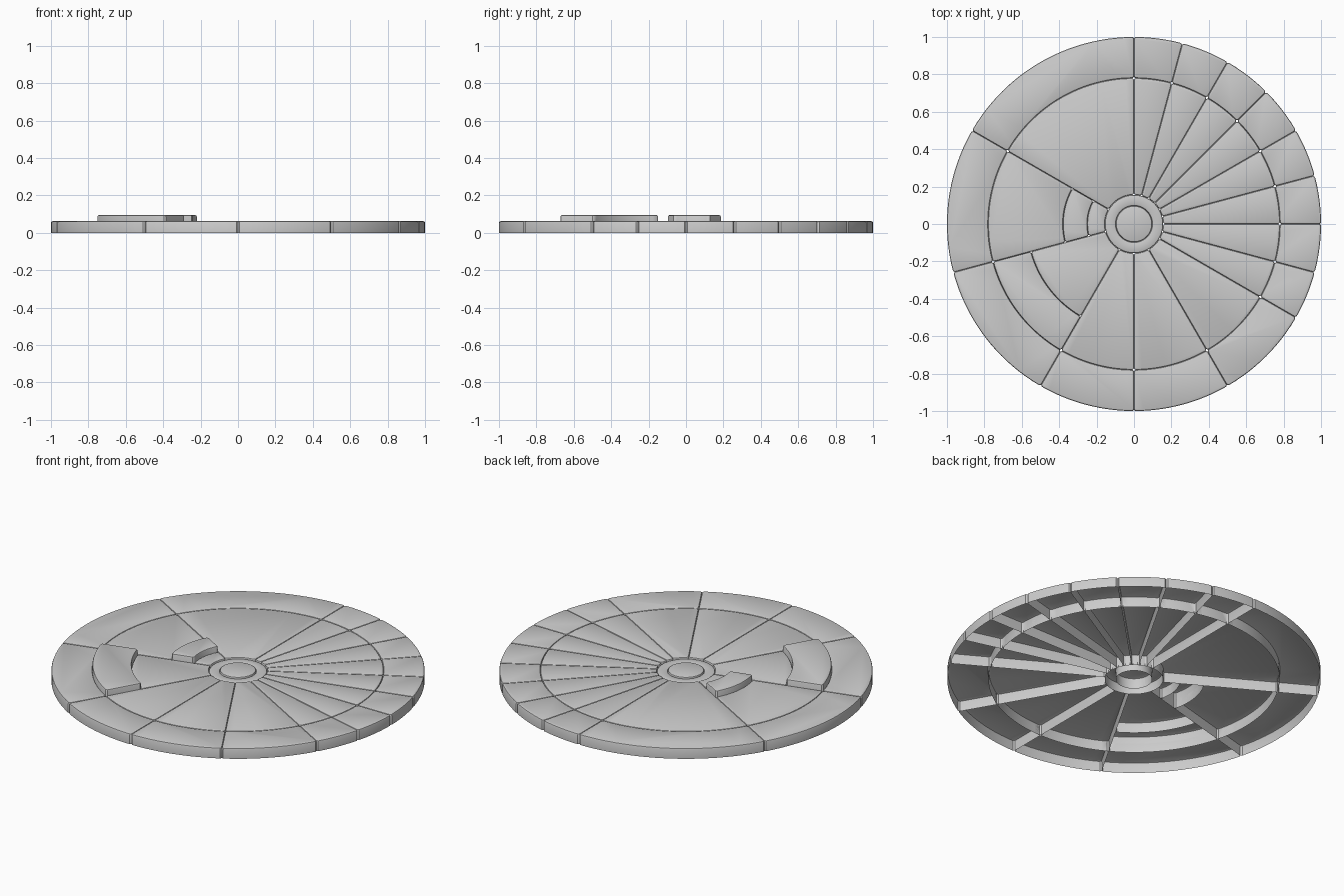
import bpy
import bmesh
from math import cos, sin, asin, radians, pi

if "Cube" in bpy.data.objects:
    bpy.data.objects.remove(bpy.data.objects["Cube"])

BEVEL = 0.008
TOP, RAISED = 0.062, 0.095
HUB, INNER, RING = 0.097, 0.156, 0.78


def finish(name, bm):
    mesh = bpy.data.meshes.new(name)
    bm.to_mesh(mesh)
    bm.free()
    ob = bpy.data.objects.new(name, mesh)
    bpy.context.collection.objects.link(ob)
    bpy.ops.object.select_all(action='DESELECT')
    ob.select_set(True)
    bpy.context.view_layer.objects.active = ob
    bpy.ops.object.shade_smooth_by_angle(angle=radians(40))
    return ob


def outline(r0, r1, a0, a1, d, c, n):
    """Counter-clockwise sector outline, inset by d with corners cut by c."""
    ro, ri = r1 - d, r0 + d
    mo, mi = (d + c) / r1, (d + c) / r0
    pts = [(ro, a0 + mo + (a1 - a0 - 2 * mo) * i / n) for i in range(n + 1)]
    pts.append((ro - c, a1 - asin(d / (ro - c))))
    pts.append((ri + c, a1 - asin(d / (ri + c))))
    pts += [(ri, a1 - mi - (a1 - a0 - 2 * mi) * i / n) for i in range(n + 1)]
    pts.append((ri + c, a0 + asin(d / (ri + c))))
    pts.append((ro - c, a0 + asin(d / (ro - c))))
    return [(r * cos(a), r * sin(a)) for r, a in pts]


def panel(name, r0, r1, deg0, deg1, h):
    """Hollow panel: open below, rounded top edge."""
    a0, a1 = radians(deg0), radians(deg1)
    n = max(6, round((deg1 - deg0) / 2.5))
    b = BEVEL
    levels = [(0, 0), (0, h - b), (0.3 * b, h - 0.3 * b), (b, h)]
    bm = bmesh.new()
    rows = [[bm.verts.new((x, y, z))
             for x, y in outline(r0, r1, a0, a1, d, b - 0.5 * d, n)]
            for d, z in levels]
    m = len(rows[0])
    for lo, hi in zip(rows, rows[1:]):
        for i in range(m):
            j = (i + 1) % m
            bm.faces.new((lo[i], lo[j], hi[j], hi[i]))
    bm.faces.new(rows[-1])
    return finish(name, bm)


def lathe(name, profile, n=64):
    """Revolve a profile listed from outside bottom towards the axis."""
    bm = bmesh.new()
    rows = [[bm.verts.new((r * cos(2 * pi * i / n), r * sin(2 * pi * i / n), z))
             for i in range(n)] for r, z in profile]
    for lo, hi in zip(rows, rows[1:]):
        for i in range(n):
            j = (i + 1) % n
            bm.faces.new((lo[i], lo[j], hi[j], hi[i]))
    if profile[-1][1] > 0:
        bm.faces.new(rows[-1])
    return finish(name, bm)


# hub: centre disc and surrounding ring
b = BEVEL
lathe("hub_disc", [(HUB, 0), (HUB, TOP - b), (HUB - 0.3 * b, TOP - 0.3 * b),
                   (HUB - b, TOP)])
H = 0.055
lathe("hub_ring", [(INNER, 0), (INNER, H - b), (INNER - 0.3 * b, H - 0.3 * b),
                   (INNER - b, H), (HUB + b, H), (HUB + 0.3 * b, H - 0.3 * b),
                   (HUB, H - b), (HUB, 0)])

# radial split lines; two sectors are divided again with a raised plate
angles = [-120, -90, -60, -30, -15, 0, 15, 30, 45, 60, 75, 90, 150, 195, 240]
special = {
    150: [(INNER, 0.25, TOP), (0.25, 0.38, RAISED), (0.38, RING, TOP)],
    195: [(INNER, 0.57, TOP), (0.57, RING, RAISED)],
}
for k, (s, e) in enumerate(zip(angles, angles[1:])):
    panel(f"rim_panel_{k}", RING, 1.0, s, e, TOP)
    for r0, r1, h in special.get(s, [(INNER, RING, TOP)]):
        kind = "raised_plate" if h == RAISED else "inner_panel"
        panel(f"{kind}_{k}", r0, r1, s, e, h)
